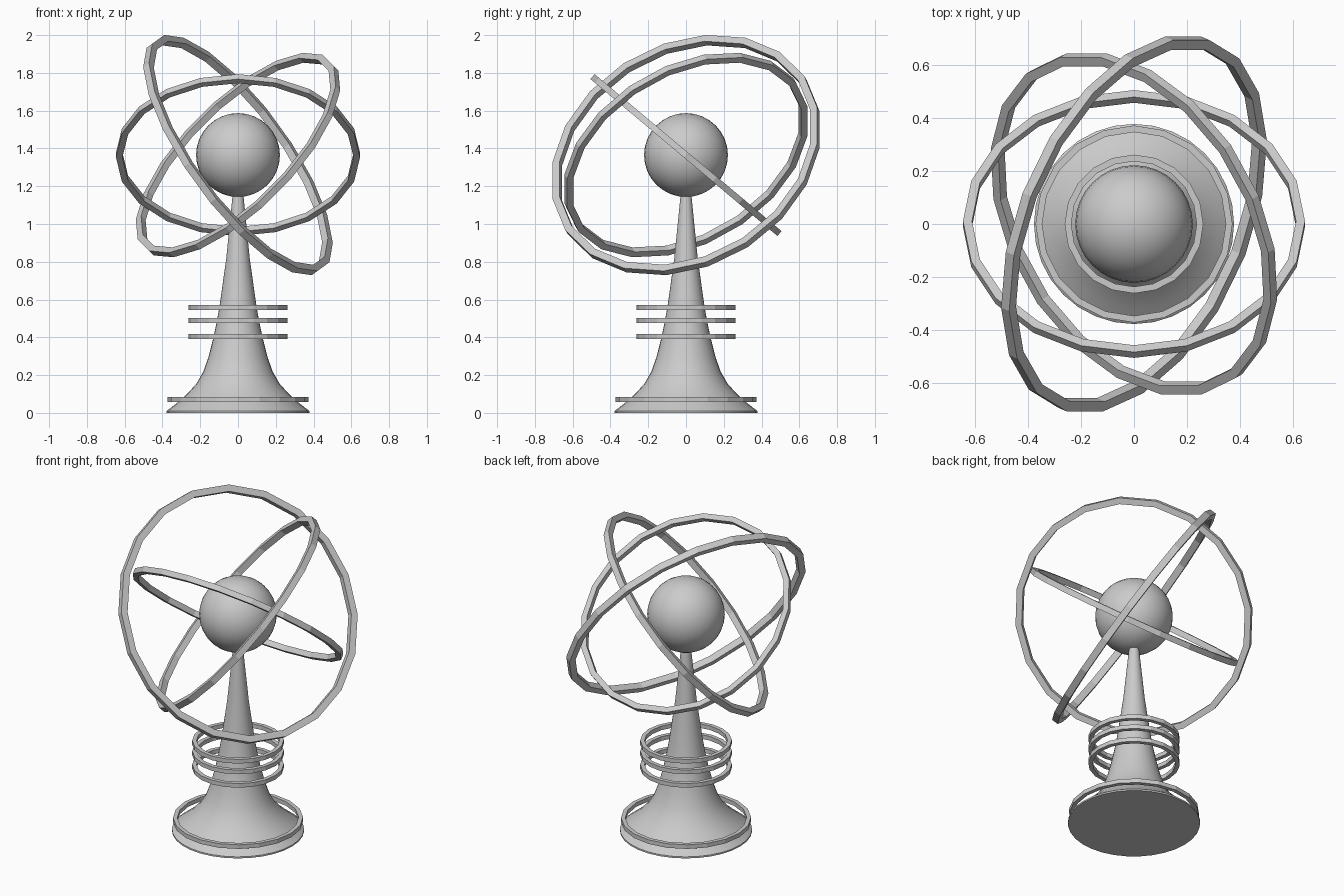
import bpy, bmesh
from math import sin, cos, pi, radians
from mathutils import Euler

if "Cube" in bpy.data.objects:
    bpy.data.objects.remove(bpy.data.objects["Cube"])


def lathe(name, profile, segments, closed=False, phase=0.0):
    """Turn an (r, z) profile about z; closed profiles make ring bands, open ones get caps."""
    bm = bmesh.new()
    rows = []
    for i in range(segments):
        a = 2 * pi * i / segments + phase
        rows.append([bm.verts.new((r * cos(a), r * sin(a), z)) for r, z in profile])
    n = len(profile)
    for i in range(segments):
        p, q = rows[i], rows[(i + 1) % segments]
        for j in range(n if closed else n - 1):
            k = (j + 1) % n
            bm.faces.new((p[j], q[j], q[k], p[k]))
    if not closed:
        bm.faces.new([row[0] for row in reversed(rows)])
        bm.faces.new([row[-1] for row in rows])
    bmesh.ops.recalc_face_normals(bm, faces=bm.faces)
    mesh = bpy.data.meshes.new(name)
    bm.to_mesh(mesh)
    bm.free()
    obj = bpy.data.objects.new(name, mesh)
    bpy.context.collection.objects.link(obj)
    return obj


def band(name, radius, width, height, z, phase=0.0, tilt=(0, 0, 0)):
    """Faceted ring with a square section; radius is the outer one."""
    h = height / 2
    section = [(radius - width, -h), (radius, -h), (radius, h), (radius - width, h)]
    obj = lathe(name, section, 20, True, radians(phase))
    obj.location.z = z
    obj.rotation_euler = Euler([radians(t) for t in tilt])
    return obj


def smooth(obj, angle):
    bpy.ops.object.select_all(action='DESELECT')
    obj.select_set(True)
    bpy.context.view_layer.objects.active = obj
    bpy.ops.object.shade_smooth_by_angle(angle=radians(angle))


CENTRE = 1.365

# flared pedestal
pedestal = lathe("pedestal", [
    (0.378, 0), (0.378, 0.01), (0.32, 0.055), (0.27, 0.1), (0.22, 0.155),
    (0.183, 0.22), (0.155, 0.3), (0.13, 0.4), (0.113, 0.48), (0.097, 0.57),
    (0.062, 0.82), (0.028, 1.16)], 32)
smooth(pedestal, 35)

# central globe
bpy.ops.mesh.primitive_uv_sphere_add(segments=32, ring_count=16, radius=0.222,
                                     location=(0, 0, CENTRE))
globe = bpy.context.object
globe.name = "globe"
smooth(globe, 35)

# floating collars around the pedestal
band("base_collar", 0.372, 0.025, 0.026, 0.07)
for i, z in enumerate((0.405, 0.49, 0.557)):
    band(f"collar_{i + 1}", 0.262, 0.025, 0.026, z)

# three tilted orbit rings
band("inner_orbit_ring", 0.646, 0.034, 0.034, CENTRE, 0, (-40, 0, 0))
band("middle_orbit_ring", 0.70, 0.037, 0.037, CENTRE, 9, (23, -45, 0))
band("outer_orbit_ring", 0.753, 0.04, 0.04, CENTRE, 9, (19.5, 54, 0))
